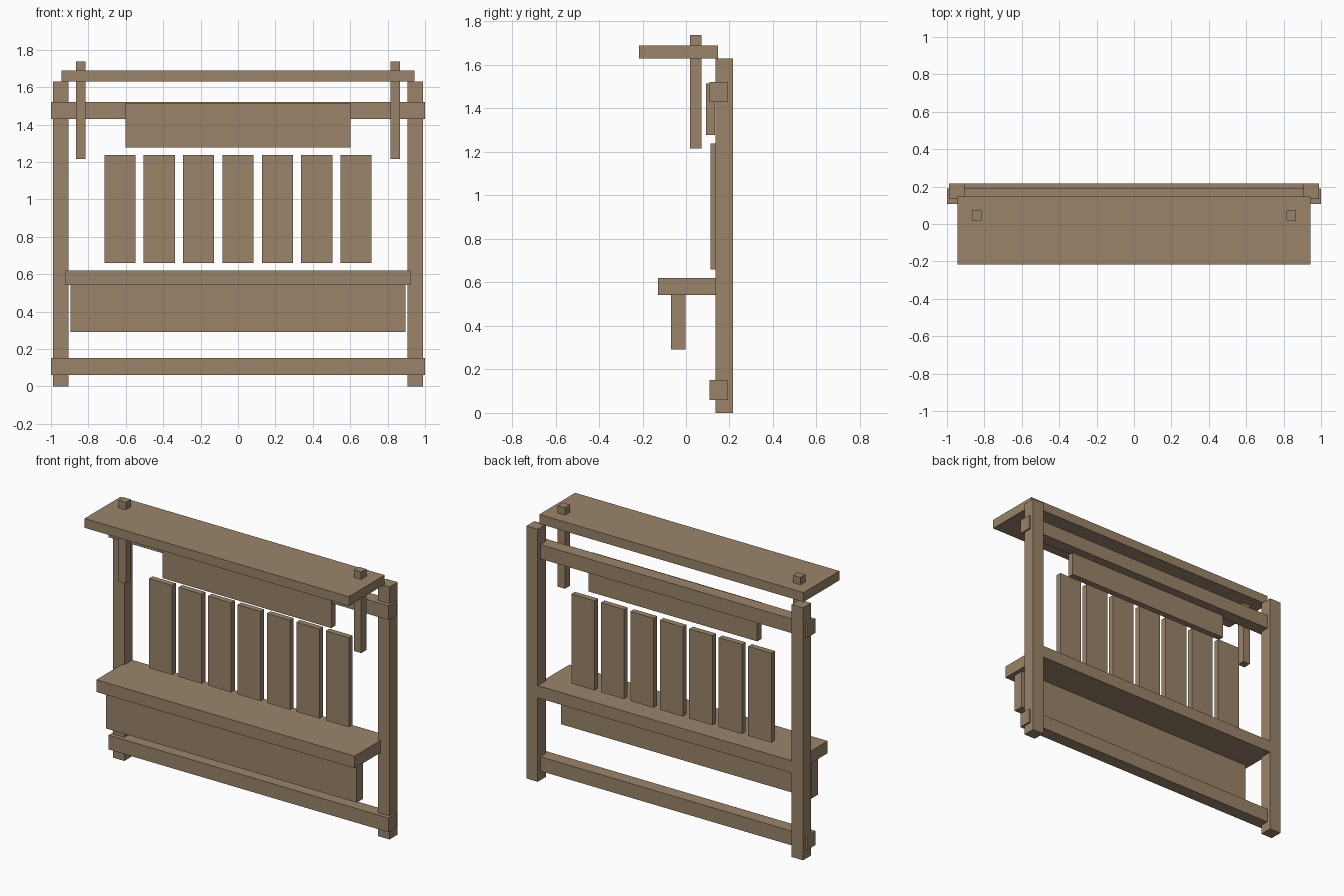
import bpy
import bmesh
from mathutils import Vector

if "Cube" in bpy.data.objects:
    bpy.data.objects.remove(bpy.data.objects["Cube"])

wood = bpy.data.materials.new("weathered_wood")
wood.diffuse_color = (0.328, 0.231, 0.144, 1.0)
wood.use_nodes = True
wood.node_tree.nodes["Principled BSDF"].inputs["Base Color"].default_value = wood.diffuse_color


def board(name, x, y, z):
    """Square-edged timber spanning the given (low, high) ranges."""
    lo, hi = Vector((x[0], y[0], z[0])), Vector((x[1], y[1], z[1]))
    bm = bmesh.new()
    bmesh.ops.create_cube(bm, size=1.0)
    bmesh.ops.scale(bm, vec=hi - lo, verts=bm.verts)
    bmesh.ops.translate(bm, vec=(lo + hi) / 2, verts=bm.verts)
    mesh = bpy.data.meshes.new(name)
    bm.to_mesh(mesh)
    bm.free()
    mesh.materials.append(wood)
    obj = bpy.data.objects.new(name, mesh)
    bpy.context.collection.objects.link(obj)
    return obj


def centred(name, half, y, z):
    return board(name, (-half, half), y, z)


def pair(name, x, y, z):
    """Matching left and right timbers."""
    board("right_" + name, x, y, z)
    board("left_" + name, (-x[1], -x[0]), y, z)


# Upright frame: posts and cross rails
pair("post", (0.907, 0.988), (0.135, 0.217), (0.0, 1.63))
centred("lower_rail", 1.0, (0.108, 0.191), (0.06, 0.152))
centred("upper_rail", 1.0, (0.108, 0.191), (1.43, 1.522))

# Seat plank and the apron below it
centred("seat", 0.922, (-0.128, 0.217), (0.542, 0.621))
centred("apron", 0.896, (-0.069, -0.003), (0.291, 0.542))

# Backrest slats
for i in range(7):
    cx = (i - 3) * 0.2105
    board(f"back_slat_{i + 1}", (cx - 0.083, cx + 0.083), (0.112, 0.149), (0.66, 1.238))

# Header board in front of the upper rail
centred("header_board", 0.602, (0.092, 0.133), (1.278, 1.515))

# Top shelf with square pegs passing through it
centred("top_shelf", 0.944, (-0.217, 0.148), (1.63, 1.69))
pair("hanging_peg", (0.815, 0.867), (0.019, 0.071), (1.215, 1.738))
